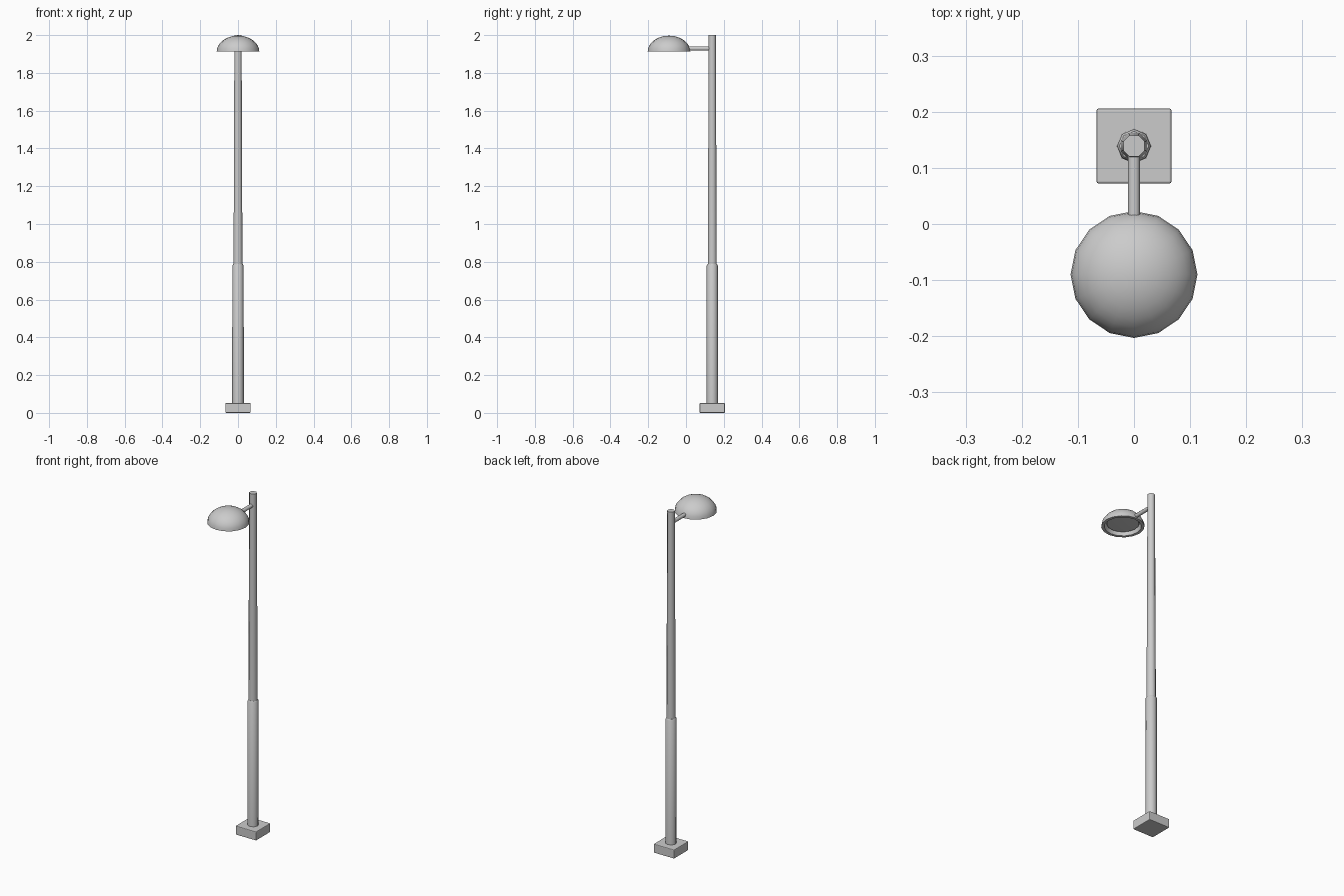
import bpy, bmesh
from math import pi, sin, cos, radians

if "Cube" in bpy.data.objects:
    bpy.data.objects.remove(bpy.data.objects["Cube"])

POLE_Y = 0.139
LAMP_Y = -0.09


def lathe(name, profile, sides, location, rotation=(0, 0, 0), turn=0.0):
    """Revolve (radius, height) points about local z; radius 0 makes a pole."""
    bm = bmesh.new()
    rings = []
    for r, z in profile:
        if r == 0:
            rings.append([bm.verts.new((0, 0, z))] * sides)
        else:
            rings.append([bm.verts.new((r * cos(turn + 2 * pi * i / sides),
                                        r * sin(turn + 2 * pi * i / sides), z))
                          for i in range(sides)])
    for a, b in zip(rings, rings[1:]):
        for i in range(sides):
            j = (i + 1) % sides
            bm.faces.new(list(dict.fromkeys((a[i], a[j], b[j], b[i]))))
    bmesh.ops.recalc_face_normals(bm, faces=bm.faces)
    mesh = bpy.data.meshes.new(name)
    bm.to_mesh(mesh)
    bm.free()
    ob = bpy.data.objects.new(name, mesh)
    bpy.context.collection.objects.link(ob)
    ob.location, ob.rotation_euler = location, rotation
    bpy.ops.object.select_all(action='DESELECT')
    ob.select_set(True)
    bpy.context.view_layer.objects.active = ob
    bpy.ops.object.shade_smooth_by_angle(angle=radians(50))
    return ob


# Square foot with softened edges
bpy.ops.mesh.primitive_cube_add(size=1, location=(0, POLE_Y, 0.026))
foot = bpy.context.object
foot.name = "base_block"
foot.scale = (0.134, 0.134, 0.052)
bpy.ops.object.transform_apply(location=False, rotation=False, scale=True)
bevel = foot.modifiers.new("soft_edges", 'BEVEL')
bevel.width, bevel.segments = 0.004, 2

# Thick lower sleeve and slimmer tapered upper pole
lathe("lower_pole", [(0, 0.04), (0.031, 0.04), (0.030, 0.780), (0.026, 0.787), (0, 0.787)],
      8, (0, POLE_Y, 0))
lathe("upper_pole", [(0, 0.78), (0.0255, 0.78), (0.0205, 2.0), (0, 2.0)],
      8, (0, POLE_Y, 0), turn=pi / 8)

# Horizontal arm from pole to lamp
lathe("lamp_arm", [(0, 0), (0.0115, 0), (0.0115, 0.125), (0, 0.125)],
      8, (0, POLE_Y, 1.929), rotation=(pi / 2, 0, 0), turn=pi / 8)

# Dome shade: outer shell, flat rim, hollow inside
R, H, Z = 0.113, 0.085, 1.912
outer = [(R * cos(t * pi / 16), Z + H * sin(t * pi / 16)) for t in range(8)]
shade = [(0, Z + H)] + outer[::-1] + [(0.097, Z), (0.090, Z + 0.03), (0, Z + 0.03)]
lathe("lamp_shade", shade, 16, (0, LAMP_Y, 0))

# Shallow lens recessed in the shade
lathe("lamp_lens", [(0, Z + 0.031), (0.086, Z + 0.031), (0.084, Z + 0.016), (0, Z + 0.012)],
      16, (0, LAMP_Y, 0))
